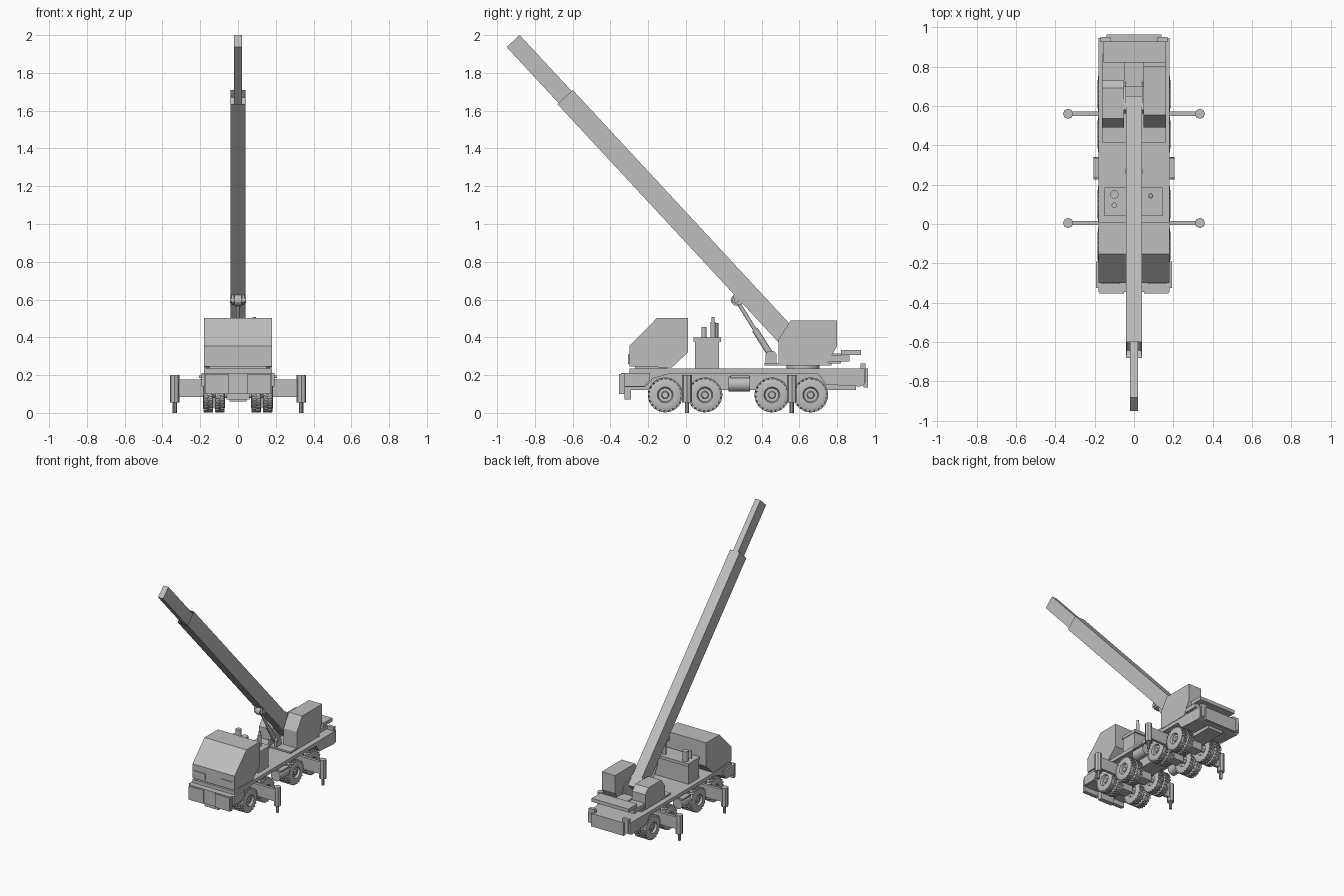
import bpy, bmesh, math
from mathutils import Vector, Matrix

cube = bpy.data.objects.get("Cube")
if cube:
    bpy.data.objects.remove(cube, do_unlink=True)

grey = bpy.data.materials.new("plain grey")
grey.use_nodes = True
colour = (0.52, 0.52, 0.52, 1)
grey.diffuse_color = colour
grey.node_tree.nodes["Principled BSDF"].inputs["Base Color"].default_value = colour


def finish(name, bm, smooth=False):
    bmesh.ops.recalc_face_normals(bm, faces=bm.faces)
    mesh = bpy.data.meshes.new(name)
    bm.to_mesh(mesh)
    bm.free()
    mesh.materials.append(grey)
    ob = bpy.data.objects.new(name, mesh)
    bpy.context.collection.objects.link(ob)
    if smooth:
        bpy.ops.object.select_all(action='DESELECT')
        ob.select_set(True)
        bpy.context.view_layer.objects.active = ob
        bpy.ops.object.shade_smooth_by_angle(angle=math.radians(35))
    return ob


def box(name, x, y, z):
    bm = bmesh.new()
    centre = [(a + b) / 2 for a, b in (x, y, z)]
    size = [abs(b - a) for a, b in (x, y, z)]
    bmesh.ops.create_cube(bm, size=1, matrix=Matrix.Translation(centre) @ Matrix.Diagonal((*size, 1)))
    return finish(name, bm)


def prism(name, x0, x1, outline):
    """Side outline of (y, z) points, extruded across x."""
    bm = bmesh.new()
    face = bm.faces.new([bm.verts.new((x0, y, z)) for y, z in outline])
    new = bmesh.ops.extrude_face_region(bm, geom=[face])["geom"]
    bmesh.ops.translate(bm, vec=(x1 - x0, 0, 0), verts=[v for v in new if isinstance(v, bmesh.types.BMVert)])
    return finish(name, bm)


def rod(name, a, b, r, sides=20):
    a, b = Vector(a), Vector(b)
    bm = bmesh.new()
    turn = (b - a).to_track_quat('Z', 'Y').to_matrix().to_4x4()
    bmesh.ops.create_cone(bm, cap_ends=True, segments=sides, radius1=r, radius2=r,
                          depth=(b - a).length, matrix=Matrix.Translation((a + b) / 2) @ turn)
    return finish(name, bm, sides > 8)


def mirrored(make, name, x, *rest):
    make("left_" + name, x, *rest)
    make("right_" + name, (-x[1], -x[0]), *rest)


def span_prism(name, x, outline):
    return prism(name, x[0], x[1], outline)


# Wheels: one lathed tyre and hub with tread blocks, shared by all copies
def wheel_mesh():
    bm = bmesh.new()
    profile = [(0, .018), (.016, .018), (.02, .010), (.036, .010), (.042, .026),
               (.07, .027), (.084, .022), (.084, -.022), (.07, -.027), (.042, -.026), (.036, -.01), (0, -.01)]
    verts = [bm.verts.new((x, 0, r)) for r, x in profile]
    edges = [bm.edges.new(pair) for pair in zip(verts, verts[1:])]
    bmesh.ops.spin(bm, geom=verts + edges, cent=(0, 0, 0), axis=(1, 0, 0), angle=math.tau, steps=32)
    bmesh.ops.remove_doubles(bm, verts=bm.verts, dist=.0004)
    for i in range(44):
        side = 1 if i % 2 else -1
        m = (Matrix.Rotation(math.tau * i / 44, 4, 'X') @ Matrix.Translation((side * .012, 0, .086))
             @ Matrix.Rotation(side * .3, 4, 'Z') @ Matrix.Diagonal((.022, .013, .012, 1)))
        bmesh.ops.create_cube(bm, size=1, matrix=m)
    return finish("wheel", bm, True)


first = wheel_mesh()
axles = (-.11, .10, .455, .66)
for n, y in enumerate(axles, 1):
    rod(f"axle_{n}", (-.17, y, .095), (.17, y, .095), .015)
    box(f"differential_{n}", (-.045, .045), (y - .04, y + .04), (.06, .13))
    for side, word in ((1, "left"), (-1, "right")):
        for x, place in ((.158, "outer"), (.097, "inner")):
            ob = first.copy()
            ob.name = f"{word}_{place}_wheel_{n}"
            ob.location = (side * x, y, .095)
            ob.rotation_euler.z = 0 if side > 0 else math.pi
            bpy.context.collection.objects.link(ob)
bpy.data.objects.remove(first)

# Carrier chassis
prism("deck", -.18, .18, [(-.18, .18), (-.09, .207), (.70, .207), (.74, .15), (.92, .14),
                          (.945, .15), (.945, .235), (-.30, .235), (-.30, .21), (-.18, .21)])
box("chassis_frame", (-.065, .065), (-.3, .9), (.12, .21))
box("rear_bumper", (-.14, .14), (.94, .963), (.135, .235))
mirrored(box, "rear_lamp_post", (.12, .17), (.925, .95), (.16, .262))
mirrored(box, "fuel_tank_strap", (.14, .206), (.235, .335), (.185, .198))
for side, word in ((1, "left"), (-1, "right")):
    rod(f"{word}_fuel_tank", (side * .165, .225, .152), (side * .165, .34, .152), .04)
    for n, y in enumerate((.005, .56), 1):
        leg = side * .335
        box(f"{word}_outrigger_beam_{n}", (side * .08, leg), (y - .011, y + .011), (.085, .178))
        rod(f"{word}_outrigger_sleeve_{n}", (leg, y, .055), (leg, y, .20), .026, 8)
        rod(f"{word}_outrigger_foot_{n}", (leg, y, 0), (leg, y, .06), .011, 8)

# Front bumper and steps
prism("front_bumper", -.18, .18, [(-.33, .21), (-.18, .21), (-.18, .17), (-.22, .137), (-.33, .137)])
box("bumper_bar", (-.18, .18), (-.345, -.325), (.10, .21))
box("bumper_skid", (-.06, .06), (-.325, -.29), (.07, .15))
mirrored(box, "bumper_plate", (.05, .175), (-.354, -.344), (.10, .205))
mirrored(span_prism, "cab_step", (.17, .193), [(-.325, .21), (-.19, .21), (-.19, .175), (-.22, .14), (-.325, .14)])

# Driving cab
prism("cab", -.18, .18, [(-.30, .245), (-.30, .355), (-.153, .503), (.01, .503), (.01, .32), (-.075, .24)])
box("cab_mount", (-.15, .15), (-.27, -.1), (.23, .25))
mirrored(box, "headlamp", (.07, .165), (-.306, -.298), (.258, .308))

# Engine housing and exhausts
box("engine_housing", (-.145, .14), (.048, .175), (.23, .38))
box("engine_lid", (-.15, .145), (.04, .185), (.375, .398))
rod("tall_exhaust", (.085, .143, .39), (.085, .143, .48), .013)
rod("exhaust_cap", (.085, .143, .475), (.085, .143, .508), .009)
rod("large_intake", (-.10, .15, .39), (-.10, .15, .475), .021)
rod("small_intake", (-.10, .095, .39), (-.10, .095, .455), .014)

# Slewing platform, operator cabin, winch housing and counterweights
rod("turntable", (0, .62, .23), (0, .62, .256), .088, 32)
box("slewing_platform", (-.16, .16), (.415, .77), (.252, .265))
prism("operator_cabin", .048, .162, [(.555, .49), (.80, .49), (.80, .355), (.745, .255), (.49, .255), (.49, .39)])
prism("winch_housing", -.162, -.05, [(.535, .41), (.69, .41), (.73, .37), (.73, .26), (.49, .26), (.49, .35)])
box("counterweight_shelf", (-.16, .16), (.72, .865), (.272, .303))
box("counterweight", (-.155, .16), (.82, .927), (.306, .333))
box("boom_yoke", (-.05, .048), (.70, .82), (.262, .315))
mirrored(span_prism, "boom_bracket", (.041, .05), [(.56, .26), (.74, .26), (.70, .38), (.58, .42)])

# Telescopic boom
along = Vector((0, -.680, .733))
mouth = Vector((0, -.640, 1.672))


def boom_section(name, start, end, half_x, half_t, recess=0):
    bm = bmesh.new()
    up = Vector((0, .733, .680))
    frame = Matrix((Vector((1, 0, 0)), up, along)).transposed().to_4x4()
    m = Matrix.Translation(mouth + along * (start + end) / 2) @ frame
    bmesh.ops.create_cube(bm, size=1, matrix=m @ Matrix.Diagonal((half_x * 2, half_t * 2, end - start, 1)))
    if recess:
        bm.normal_update()
        tip = max(bm.faces, key=lambda f: f.normal.dot(along))
        bmesh.ops.inset_individual(bm, faces=[tip], thickness=.007)
        bmesh.ops.translate(bm, vec=-along * recess, verts=tip.verts)
    return finish(name, bm)


boom_section("main_boom", -1.84, 0, .041, .055, .05)
boom_section("boom_extension", -.1, .405, .0215, .047)

# Luffing cylinder
foot, middle, head = (0, .45, .305), (0, .365, .44), (0, .268, .597)
for side, word in ((1, "left"), (-1, "right")):
    x = side * .027
    prism(f"{word}_cylinder_lug", x - .008, x + .008,
          [(.42, .262), (.48, .262), (.48, .31), (.465, .327), (.435, .327), (.42, .31)])
    prism(f"{word}_rod_lug", x - .007, x + .007, [(.25, .625), (.30, .655), (.34, .60), (.28, .57), (.245, .585)])
rod("cylinder_pin", (-.038, .45, .305), (.038, .45, .305), .014)
rod("rod_pin", (-.043, .268, .597), (.043, .268, .597), .014)
rod("rod_eye", (-.018, .268, .597), (.018, .268, .597), .03)
rod("cylinder_barrel", foot, middle, .017)
rod("cylinder_rod", middle, head, .010)
